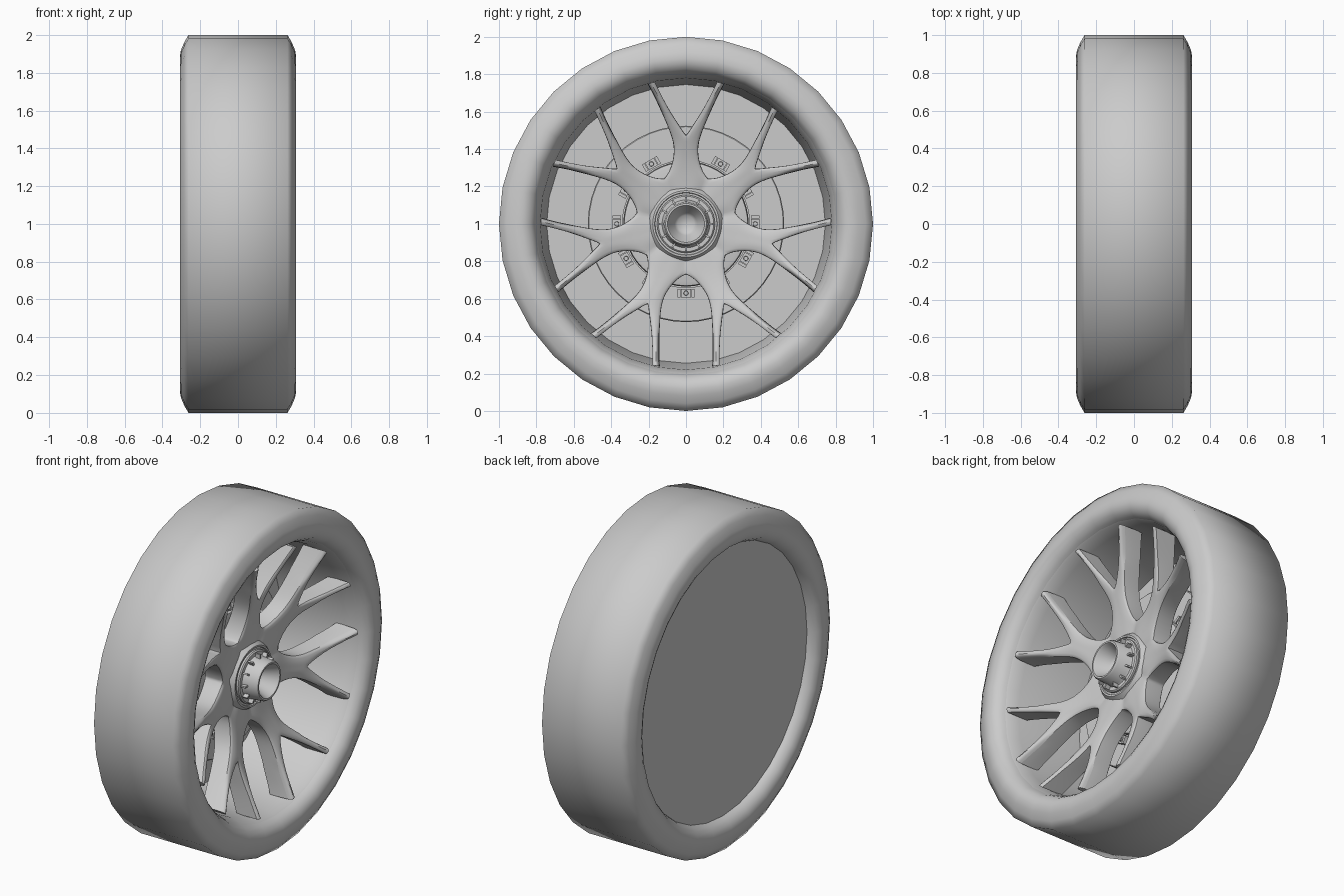
import bpy, bmesh, math
from mathutils import Matrix, Vector

if "Cube" in bpy.data.objects:
    bpy.data.objects.remove(bpy.data.objects["Cube"])

CENTRE = Vector((0, 0, 1))


def finish(name, bm, angle=35, subsurf=0):
    bmesh.ops.remove_doubles(bm, verts=bm.verts, dist=0.0005)
    bmesh.ops.recalc_face_normals(bm, faces=bm.faces)
    me = bpy.data.meshes.new(name)
    bm.to_mesh(me)
    bm.free()
    ob = bpy.data.objects.new(name, me)
    bpy.context.collection.objects.link(ob)
    ob.location = CENTRE
    bpy.ops.object.select_all(action='DESELECT')
    ob.select_set(True)
    bpy.context.view_layer.objects.active = ob
    bpy.ops.object.shade_smooth_by_angle(angle=math.radians(angle))
    if subsurf:
        mod = ob.modifiers.new("smooth", 'SUBSURF')
        mod.levels = mod.render_levels = subsurf
    return ob


def lathe(name, profile, steps=32, closed=False, angle=35):
    """Turn an (x, radius) profile around the wheel axle."""
    bm = bmesh.new()
    rings = []
    for i in range(steps):
        a = 2 * math.pi * i / steps
        rings.append([bm.verts.new((x, r * math.sin(a), r * math.cos(a))) for x, r in profile])
    n = len(profile)
    for i in range(steps):
        a, b = rings[i], rings[(i + 1) % steps]
        for j in range(n if closed else n - 1):
            k = (j + 1) % n
            bm.faces.new((a[j], a[k], b[k], b[j]))
    return finish(name, bm, angle)


def box(bm, size, pos, turn):
    m = Matrix.Rotation(turn, 4, 'X') @ Matrix.Translation(pos) @ Matrix.Diagonal((*size, 1))
    bmesh.ops.create_cube(bm, size=1, matrix=m)


# tyre
half = [(.245, .805), (.262, .812), (.288, .83), (.303, .858), (.308, .885), (.302, .92), (.285, .96), (.262, 1)]
lathe("tyre", half + [(-x, r) for x, r in reversed(half)], angle=75)

# rim barrel with its lip, and the closed back plate
lathe("rim_barrel", [(.25, .81), (.235, .80), (.17, .78), (-.235, .745)])
lathe("back_plate", [(-.235, 0), (-.235, .81), (-.245, .81), (-.245, 0)])

# brake disc and its raised bell
lathe("brake_disc", [(-.14, .34), (-.14, .525), (-.095, .525), (-.09, .52), (-.09, .34)], 48, True)
lathe("brake_bell", [(-.24, .30), (-.10, .335), (-.07, .33), (-.065, .31), (-.065, .15)], 48)

# twelve disc clips, each a small bracket with a round bolt
bm = bmesh.new()
for i in range(12):
    a = math.radians(30 * i)
    box(bm, (.03, .055, .045), (-.08, 0, .37), a)
    for s in (-1, 1):
        box(bm, (.045, .016, .045), (-.075, s * .038, .37), a)
    m = Matrix.Rotation(a, 4, 'X') @ Matrix.Translation((-.06, 0, .37)) @ Matrix.Rotation(math.pi / 2, 4, 'Y')
    bmesh.ops.create_cone(bm, cap_ends=True, segments=10, radius1=.014, radius2=.012, depth=.03, matrix=m)
finish("disc_clips", bm)

# seven Y spokes: half a spoke as rows of (outer edge, inner edge), mirrored and repeated
ROWS = [((.0824, .171), (0, .19)), ((.117, .243), (0, .27)), ((.094, .270), (0, .32)),
        ((.072, .325), (0, .37)), ((.062, .39), (0, .42)), ((.070, .45), (0, .47)),
        ((.098, .525), (.045, .54)), ((.132, .60), (.092, .612)),
        ((.168, .68), (.134, .692)), ((.199, .737), (.162, .749)), ((.205, .747), (.167, .759))]
FORK, GAP = 5, 1


def front_x(r):
    return .075 + .12 * max(0, r - .2) + .27 * max(0, r - .2) ** 2 + .05 * max(0, r - .35)


def back_x(r):
    return -.06 + .30 * max(0, r - .2)


bm = bmesh.new()
for spoke in range(7):
    rot = Matrix.Rotation(-2 * math.pi * spoke / 7, 3, 'X')
    for side in (-1, 1):
        grid = []
        for p, q in ROWS:
            p, q = Vector(p), Vector(q)
            m = (p + q) / 2
            row = []
            for uv, fx, lift in ((p, front_x, 0), (m, front_x, .012), (q, front_x, .012 if q.x == 0 else 0),
                                 (q, back_x, 0), (m, back_x, 0), (p, back_x, 0)):
                row.append(bm.verts.new(rot @ Vector((fx(uv.length) + lift, side * uv.x, uv.y))))
            grid.append(row)
        for i in range(len(grid) - 1):
            a, b = grid[i], grid[i + 1]
            for j in range(6):
                if (j == 2 and i < FORK) or (j == 5 and i < GAP):
                    continue
                k = (j + 1) % 6
                bm.faces.new((a[j], a[k], b[k], b[j]))
        t = grid[-1]
        bm.faces.new((t[0], t[1], t[4], t[5]))
        bm.faces.new((t[1], t[2], t[3], t[4]))
bmesh.ops.remove_doubles(bm, verts=bm.verts, dist=0.0005)
crease = bm.edges.layers.float.new("crease_edge")
for e in bm.edges:
    if len(e.link_faces) == 2 and e.calc_face_angle(0) > math.radians(60):
        outer = all(v.co.yz.length > .6 for v in e.verts)
        e[crease] = .85 if outer else .45
finish("spokes", bm, 50, subsurf=2)

# hub with a sloped, stepped face
lathe("hub", [(-.24, .185), (-.06, .20), (.075, .20), (.105, .178), (.105, .168), (.098, .165), (.098, .10)], 48)

# centre lock nut with a tapered bore
lathe("centre_nut", [(.08, .155), (.11, .155), (.116, .148), (.116, .128), (.125, .122), (.20, .116),
                     (.21, .109), (.21, .099), (.20, .092), (.125, .06), (.11, .045), (.10, 0)], 40)

# ring of small locking teeth around the nut
bm = bmesh.new()
for i in range(12):
    box(bm, (.03, .010, .026), (.135, 0, .132), math.radians(30 * i))
finish("nut_teeth", bm)
